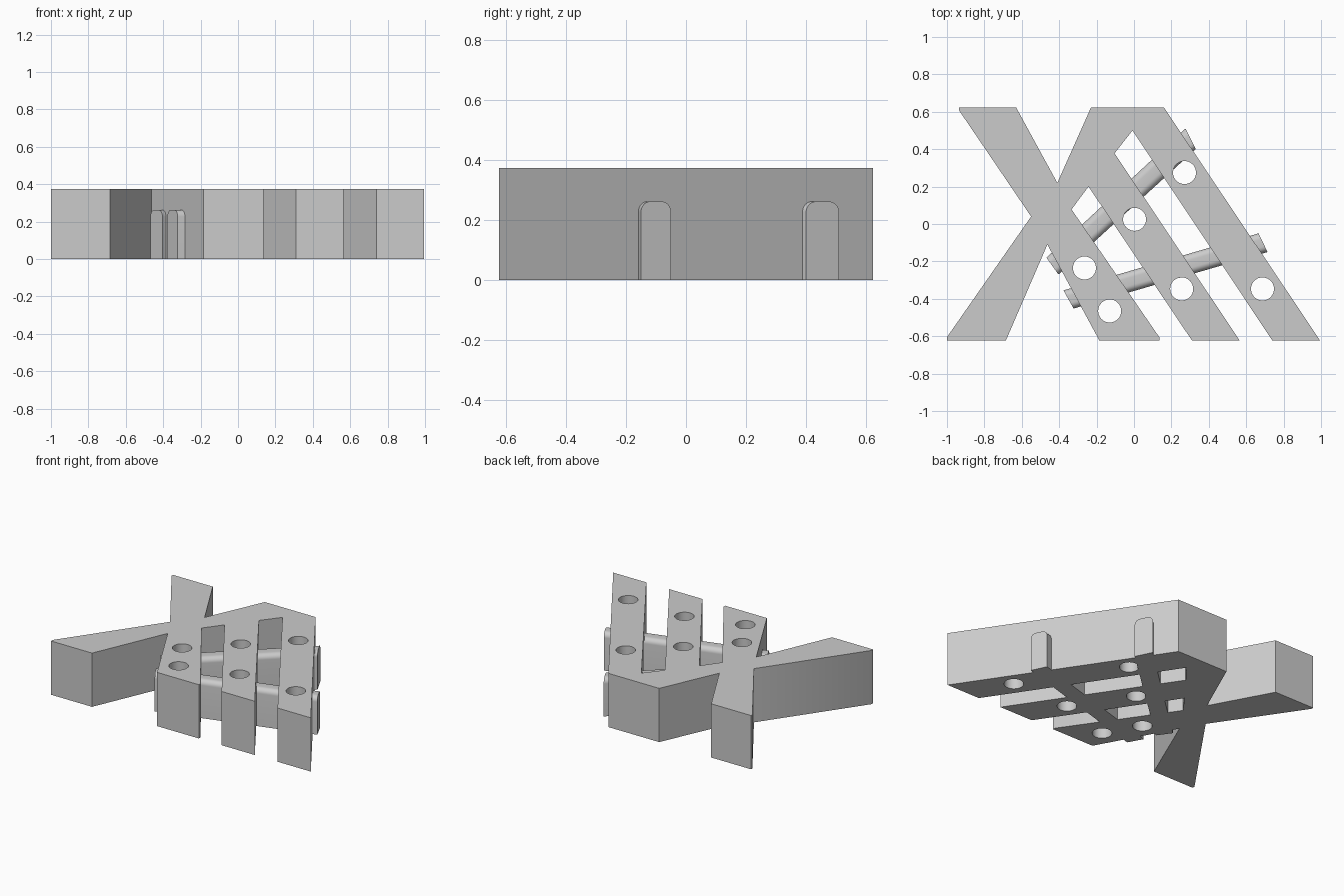
import bpy, bmesh, math
from mathutils import Vector

if "Cube" in bpy.data.objects:
    bpy.data.objects.remove(bpy.data.objects["Cube"], do_unlink=True)

H = 0.373      # slab height
E = 0.623      # half depth

grey = bpy.data.materials.new("plain grey")
grey.use_nodes = True
grey.diffuse_color = (0.6, 0.6, 0.6, 1)
grey.node_tree.nodes["Principled BSDF"].inputs["Base Color"].default_value = (0.6, 0.6, 0.6, 1)


def finish(name, bm):
    bmesh.ops.recalc_face_normals(bm, faces=bm.faces)
    mesh = bpy.data.meshes.new(name)
    bm.to_mesh(mesh)
    bm.free()
    mesh.materials.append(grey)
    obj = bpy.data.objects.new(name, mesh)
    bpy.context.collection.objects.link(obj)
    return obj


def prism(name, outline, z0, z1):
    bm = bmesh.new()
    face = bm.faces.new([bm.verts.new((x, y, z0)) for x, y in outline])
    top = bmesh.ops.extrude_face_region(bm, geom=[face], use_keep_orig=True)["geom"]
    bmesh.ops.translate(bm, vec=(0, 0, z1 - z0),
                        verts=[v for v in top if isinstance(v, bmesh.types.BMVert)])
    return finish(name, bm)


def smooth(obj):
    bpy.ops.object.select_all(action="DESELECT")
    obj.select_set(True)
    bpy.context.view_layer.objects.active = obj
    bpy.ops.object.shade_smooth_by_angle(angle=math.radians(35))


# Slab: crossing arms on the left, three slanted fingers on the right
slab = prism("slab", [
    (-0.935, E), (-0.63, E), (-0.41, 0.22), (-0.23, E), (0.16, E),
    (0.995, -E), (0.74, -E), (-0.008, 0.5), (-0.104, 0.378),
    (0.565, -E), (0.31, -E), (-0.243, 0.2), (-0.334, 0.078),
    (0.135, -0.605), (0.135, -E), (-0.185, -E), (-0.463, -0.11),
    (-0.685, -E), (-1, -E), (-1, -0.605), (-0.55, 0.04), (-0.935, 0.607),
], 0, H)

# Round holes through the fingers
holes = [(-0.265, -0.235), (-0.13, -0.465), (0.003, 0.025),
         (0.255, -0.347), (0.27, 0.275), (0.687, -0.347)]
for i, (x, y) in enumerate(holes):
    circle = [(x + 0.0615 * math.cos(math.tau * k / 40),
               y + 0.0615 * math.sin(math.tau * k / 40)) for k in range(40)]
    cutter = prism(f"hole_cutter_{i + 1}", circle, -0.1, H + 0.1)
    cutter.hide_render = True
    cutter.hide_set(True)
    cut = slab.modifiers.new(f"hole_{i + 1}", "BOOLEAN")
    cut.operation, cut.solver, cut.object = "DIFFERENCE", "EXACT", cutter

# Bake the holes so the cutters can go
bpy.context.view_layer.update()
baked = bpy.data.meshes.new_from_object(
    slab.evaluated_get(bpy.context.evaluated_depsgraph_get()))
slab.modifiers.clear()
slab.data = baked
for obj in [o for o in bpy.data.objects if o.name.startswith("hole_cutter")]:
    bpy.data.objects.remove(obj, do_unlink=True)
smooth(slab)


# Crossbars: round-shouldered section swept between two skewed ends
def crossbar(name, start, end, height=0.262, radius=0.035):
    width = 0.11
    section = [(0, 0)]
    for centre, first in ((radius, math.pi), (width - radius, math.pi / 2)):
        for k in range(9):
            a = first - k * math.pi / 16
            section.append((centre + radius * math.cos(a),
                            height - radius + radius * math.sin(a)))
    section.append((width, 0))
    bm = bmesh.new()
    rings = []
    for back, front in (start, end):
        back, front = Vector(back), Vector(front)
        pts = [(back.lerp(front, u / width), z) for u, z in section]
        rings.append([bm.verts.new((p.x, p.y, z)) for p, z in pts])
    n = len(section)
    for k in range(n):
        j = (k + 1) % n
        bm.faces.new((rings[0][k], rings[0][j], rings[1][j], rings[1][k]))
    for ring in rings:
        bm.faces.new(ring)
    smooth(finish(name, bm))


crossbar("back_crossbar", ((-0.468, -0.18), (-0.404, -0.27)), ((0.275, 0.51), (0.33, 0.4)))
crossbar("front_crossbar", ((-0.377, -0.355), (-0.323, -0.452)), ((0.666, -0.05), (0.714, -0.15)))
